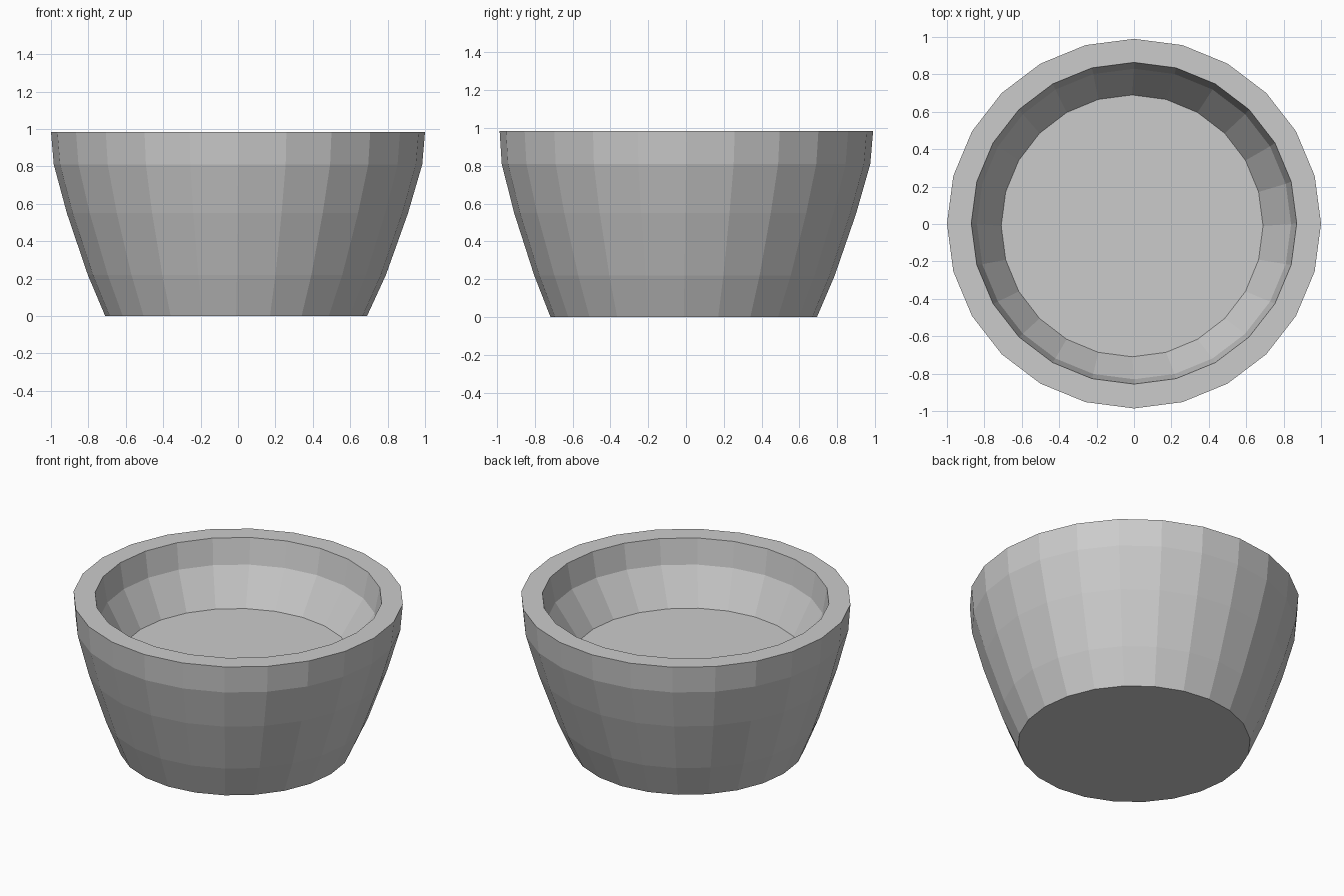
import bpy, bmesh, math

if "Cube" in bpy.data.objects:
    bpy.data.objects.remove(bpy.data.objects["Cube"])

SIDES = 24

# Profile rings: radius x, radius y, height, centre x, centre y
# outer wall from the base up, over the rim, then down to the inner floor
RINGS = [
    (0.70, 0.705, 0.00, -0.01, -0.012),
    (0.797, 0.795, 0.22, -0.006, -0.008),
    (0.912, 0.905, 0.55, -0.003, -0.004),
    (0.985, 0.975, 0.81, 0.0, 0.0),
    (1.00, 0.988, 0.985, 0.0, 0.002),
    (0.87, 0.86, 0.985, 0.0, 0.004),
    (0.84, 0.83, 0.82, 0.0, 0.0),
    (0.70, 0.70, 0.59, -0.01, -0.01),
]


def ring(bm, rx, ry, z, cx, cy):
    step = 2 * math.pi / SIDES
    return [bm.verts.new((cx + rx * math.cos(i * step), cy + ry * math.sin(i * step), z))
            for i in range(SIDES)]


# Bowl: one closed solid
bm = bmesh.new()
loops = [ring(bm, *r) for r in RINGS]
for low, high in zip(loops, loops[1:]):
    for i in range(SIDES):
        j = (i + 1) % SIDES
        bm.faces.new((low[i], low[j], high[j], high[i]))

# Underside and inner floor
bm.faces.new(loops[0][::-1])
bm.faces.new(loops[-1])
bmesh.ops.recalc_face_normals(bm, faces=bm.faces)

mesh = bpy.data.meshes.new("bowl")
bm.to_mesh(mesh)
bm.free()
bpy.context.collection.objects.link(bpy.data.objects.new("bowl", mesh))
